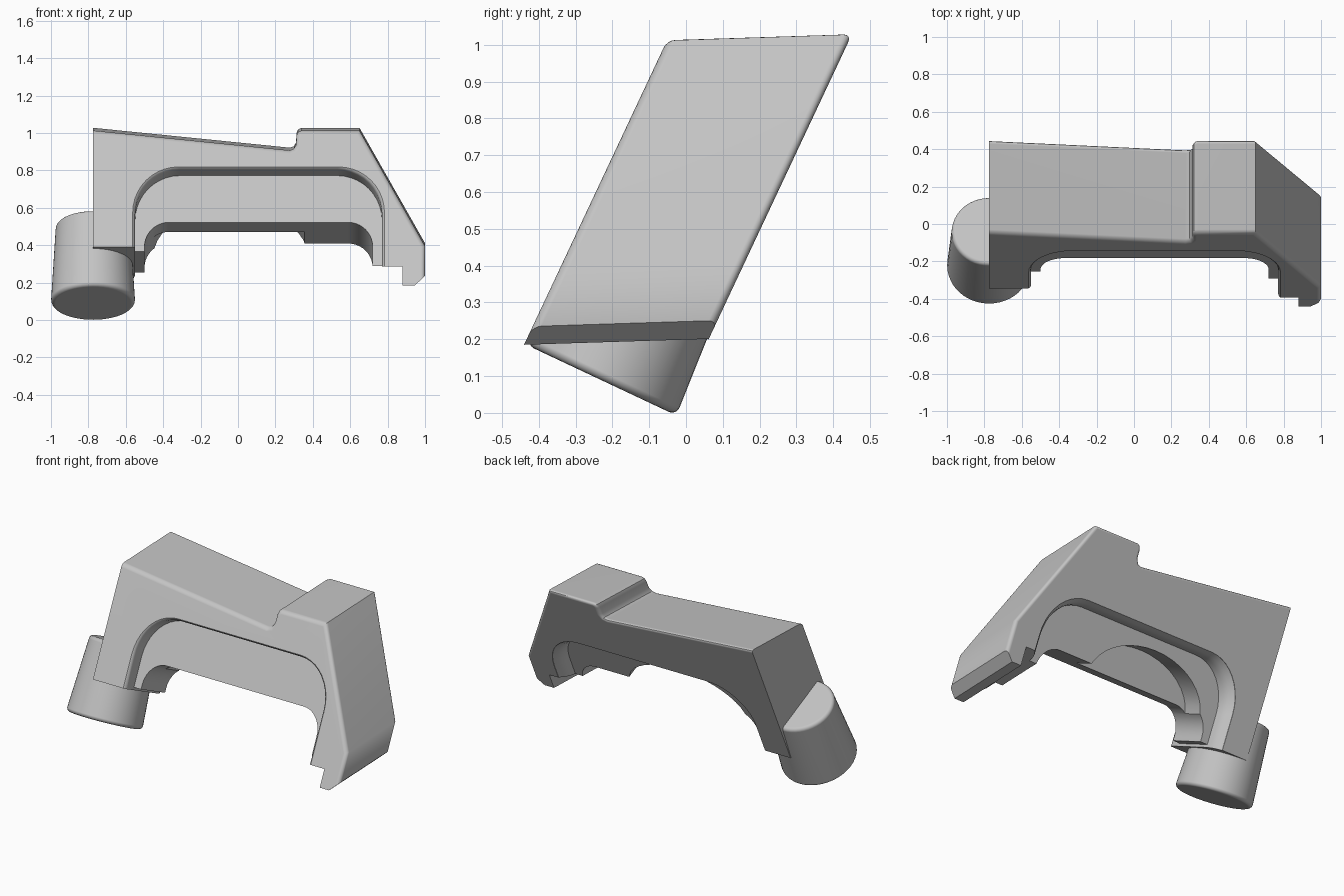
import bpy, bmesh, math
from mathutils import Vector

cube = bpy.data.objects.get("Cube")
if cube:
    bpy.data.objects.remove(cube, do_unlink=True)

grey = bpy.data.materials.new("plain_grey")
grey.use_nodes = True
grey.diffuse_color = (0.55, 0.55, 0.55, 1)
grey.node_tree.nodes["Principled BSDF"].inputs["Base Color"].default_value = grey.diffuse_color

TILT = 0.44                                   # lean of the front face
AXIS = Vector((0, math.sin(TILT), math.cos(TILT)))
NORMAL = Vector((0, math.cos(TILT), -math.sin(TILT)))
PIVOT = (0.11, 0.4)                           # centre used to flare the recesses


def on_front(x, z):
    """Point of the leaning front plane at width x and height z."""
    return Vector((x, -0.44 + 0.47 * (z - 0.185), z))


def loft(name, rings, bevel=None):
    """Solid through matching rings of points, with flat ends."""
    bm = bmesh.new()
    loops = [[bm.verts.new(p) for p in ring] for ring in rings]
    n = len(loops[0])
    for a, b in zip(loops, loops[1:]):
        for i in range(n):
            j = (i + 1) % n
            bm.faces.new((a[i], a[j], b[j], b[i]))
    caps = [bm.faces.new(loops[0]), bm.faces.new(loops[-1])]
    bmesh.ops.recalc_face_normals(bm, faces=bm.faces[:])
    if bevel:
        edges = [e for f in caps for e in f.edges
                 if max(v.co.z for v in e.verts) > 0.38
                 and max(v.co.x for v in e.verts) > -0.7]
        bmesh.ops.bevel(bm, geom=edges, offset=bevel, segments=4,
                        profile=0.5, affect='EDGES')
    mesh = bpy.data.meshes.new(name)
    bm.to_mesh(mesh)
    bm.free()
    obj = bpy.data.objects.new(name, mesh)
    bpy.context.collection.objects.link(obj)
    mesh.materials.append(grey)
    return obj


def activate(obj):
    bpy.ops.object.select_all(action='DESELECT')
    obj.select_set(True)
    bpy.context.view_layer.objects.active = obj


def carve(obj, profile, layers):
    """Cut a profile square to the front plane; layers are (depth, flare)."""
    rings = []
    for depth, flare in layers:
        s = 1 + flare
        rings.append([on_front(PIVOT[0] + (x - PIVOT[0]) * s,
                               PIVOT[1] + (z - PIVOT[1]) * s) + NORMAL * depth
                      for x, z in profile])
    cutter = loft("cutter", rings)
    cutter.hide_render = True
    mod = obj.modifiers.new("cut", 'BOOLEAN')
    mod.operation = 'DIFFERENCE'
    mod.solver = 'EXACT'
    mod.object = cutter
    activate(obj)
    bpy.ops.object.modifier_apply(modifier=mod.name)
    bpy.data.objects.remove(cutter, do_unlink=True)


def arch(x0, x1, top, r, steps=10):
    """Round-shouldered arch outline, open far below."""
    pts = [(x0, -0.3)]
    for i in range(steps + 1):
        a = math.pi / 2 * i / steps
        pts.append((x0 + r - r * math.cos(a), top - r + r * math.sin(a)))
    for i in range(steps + 1):
        a = math.pi / 2 * i / steps
        pts.append((x1 - r + r * math.sin(a), top - r + r * math.cos(a)))
    return pts + [(x1, -0.3)]


# Leaning bridge body with a raised block and a sloping right leg
outline = [(-0.775, 1.012), (0.275, 0.906), (0.297, 0.912), (0.311, 0.935),
           (0.312, 0.982), (0.32, 1.003), (0.34, 1.012), (0.65, 1.012),
           (1.0, 0.395), (1.0, 0.235), (0.945, 0.185), (0.88, 0.185),
           (0.88, 0.285), (0.6, 0.285), (0.6, 0.1), (-0.775, 0.1)]
front = [on_front(x, z) for x, z in outline]
back = [p + Vector((0, 0.502, 0.016)) for p in front]
body = loft("bridge_body", [front, back], bevel=0.022)

# Left leg underside, with a small inner step
carve(body, [(-1, -0.3), (-1, 0.39), (-0.55, 0.39), (-0.55, 0.405),
             (-0.4, 0.405), (-0.4, -0.3)], [(-0.3, 0), (0.7, 0)])
# Through opening
carve(body, arch(-0.5, 0.72, 0.56, 0.13), [(-0.3, 0), (0.7, 0)])
# Front and back recesses with softened rims
big_arch = arch(-0.55, 0.77, 0.81, 0.24)
carve(body, big_arch, [(-0.1, 0.02), (0, 0.02), (0.006, 0.008), (0.02, 0), (0.09, 0)])
carve(body, big_arch, [(0.355, 0), (0.39, 0.012), (0.42, 0.035), (0.445, 0.07), (0.6, 0.07)])
# Shallow oval pocket in the back of the inner wall
oval = [(-0.04 + 0.41 * math.cos(math.tau * i / 40),
         0.5 + 0.25 * math.sin(math.tau * i / 40)) for i in range(40)]
carve(body, oval, [(0.21, 0), (0.6, 0)])

# Tapered round foot with rounded rims
BASE = Vector((-0.775, -0.23, 0.089))
SOFT = 0.022
bends = [math.pi / 2 * i / 5 for i in range(6)]
outer = [(SOFT * (1 - math.cos(a)), 0.224 - SOFT * (1 - math.sin(a))) for a in bends]
outer += [(0.458 - SOFT * (1 - math.sin(a)), 0.2 - SOFT * (1 - math.cos(a))) for a in bends]
rings = []
for height, radius in outer:
    rings.append([BASE + AXIS * height
                  + Vector((1, 0, 0)) * radius * math.cos(math.tau * i / 48)
                  + NORMAL * radius * math.sin(math.tau * i / 48) for i in range(48)])
foot = loft("round_foot", rings)

# Smooth shading that keeps the broad faces flat
for obj in (body, foot):
    activate(obj)
    bpy.ops.object.shade_smooth_by_angle(angle=math.radians(35))
    weighted = obj.modifiers.new("flat_faces", 'WEIGHTED_NORMAL')
    weighted.keep_sharp = True
